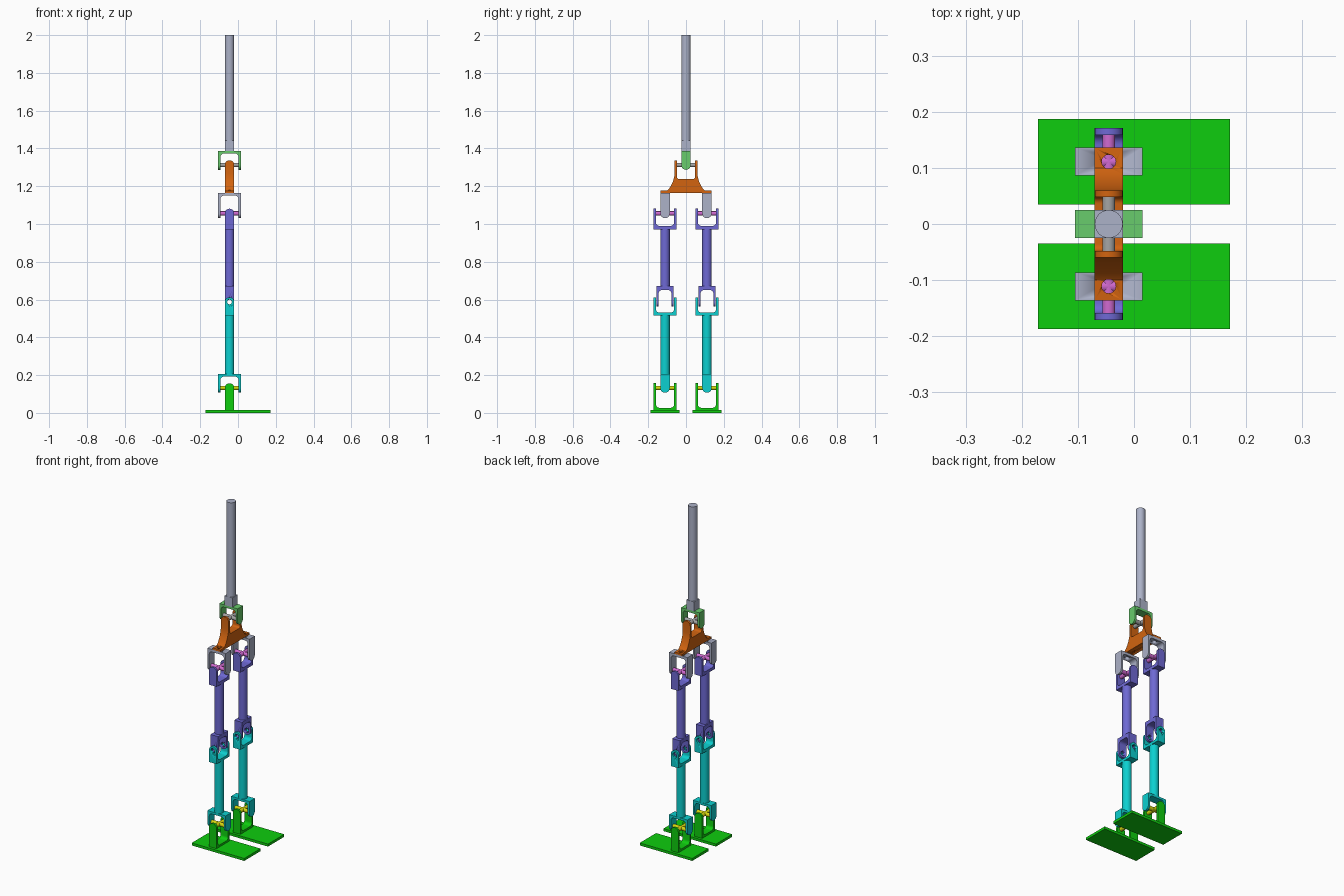
import bpy, bmesh, math
from mathutils import Matrix, Vector

if "Cube" in bpy.data.objects:
    bpy.data.objects.remove(bpy.data.objects["Cube"])

CX = -0.045          # shared vertical axis of the linkage
LEG_Y = 0.111        # leg offset from the middle
W = 0.05             # width of every bracket
ANKLE, KNEE, HIP, WAIST = 0.132, 0.587, 1.056, 1.312


def material(name, rgb):
    lin = [((c / 255 + 0.055) / 1.055) ** 2.4 if c > 10 else c / 255 / 12.92 for c in rgb]
    m = bpy.data.materials.new(name)
    m.use_nodes = True
    m.diffuse_color = (*lin, 1)
    m.node_tree.nodes["Principled BSDF"].inputs["Base Color"].default_value = (*lin, 1)
    return m


GREEN = material("bright green", (14, 205, 14))
CYAN = material("cyan", (12, 208, 208))
PURPLE = material("violet", (110, 105, 212))
ORANGE = material("orange", (210, 100, 16))
GRAY = material("blue gray", (172, 178, 200))
LIGHT_GREEN = material("pale green", (104, 204, 108))
PINK = material("pink", (208, 105, 208))
YELLOW = material("yellow", (215, 215, 15))
PIN_GRAY = material("pin gray", (165, 165, 165))


def finish(name, bm, mat):
    bmesh.ops.recalc_face_normals(bm, faces=bm.faces)
    me = bpy.data.meshes.new(name)
    bm.to_mesh(me)
    bm.free()
    ob = bpy.data.objects.new(name, me)
    bpy.context.collection.objects.link(ob)
    if mat:
        me.materials.append(mat)
    bpy.ops.object.select_all(action='DESELECT')
    ob.select_set(True)
    bpy.context.view_layer.objects.active = ob
    bpy.ops.object.shade_smooth_by_angle(angle=math.radians(30))
    return ob


def add_cylinder(bm, radius, length, centre, axis='Z'):
    rot = {'X': Matrix.Rotation(math.pi / 2, 4, 'Y'),
           'Y': Matrix.Rotation(math.pi / 2, 4, 'X'),
           'Z': Matrix()}[axis]
    bmesh.ops.create_cone(bm, cap_ends=True, segments=32, radius1=radius, radius2=radius,
                          depth=length, matrix=Matrix.Translation(centre) @ rot)


def box(name, size, centre, mat):
    bm = bmesh.new()
    bmesh.ops.create_cube(bm, size=1, matrix=Matrix.Translation(centre) @ Matrix.Diagonal((*size, 1)))
    return finish(name, bm, mat)


def tube(name, z0, z1, y, mat):
    bm = bmesh.new()
    add_cylinder(bm, W / 2, z1 - z0, (CX, y, (z0 + z1) / 2))
    return finish(name, bm, mat)


def cross_pin(name, y, z, mat):
    bm = bmesh.new()
    for axis in 'XY':
        add_cylinder(bm, 0.0115, 0.1, (CX, y, z), axis)
    return finish(name, bm, mat)


def bracket(name, profile, y, mat, span, tip_z, inner_z, fillet):
    """Extrude a U profile, round its arm tips and fillet its inner corners."""
    bm = bmesh.new()
    rows = []
    for s in (-W / 2, W / 2):
        rows.append([bm.verts.new((s, a, z)) for a, z in profile])
    n = len(profile)
    bm.faces.new(rows[0])
    bm.faces.new(rows[1][::-1])
    for i in range(n):
        j = (i + 1) % n
        bm.faces.new((rows[0][i], rows[1][i], rows[1][j], rows[0][j]))

    def edges_at(z, along):
        return [e for e in bm.edges
                if all(abs(v.co.z - z) < 1e-5 for v in e.verts)
                and abs((e.verts[0].co - e.verts[1].co).normalized()[along]) > 0.9]

    inner = [e for e in edges_at(inner_z, 0)]
    bmesh.ops.bevel(bm, geom=inner, offset=fillet, segments=6, profile=0.5, affect='EDGES')
    bmesh.ops.bevel(bm, geom=edges_at(tip_z, 1), offset=W / 2 - 0.0002, segments=8,
                    profile=0.5, affect='EDGES')
    if span == 'X':
        bmesh.ops.rotate(bm, verts=bm.verts, matrix=Matrix.Rotation(math.pi / 2, 3, 'Z'))
    bmesh.ops.translate(bm, verts=bm.verts, vec=Vector((CX, y, 0)))
    return finish(name, bm, mat)


def fork(name, y, mat, span, base_z, inner_z, joint_z, width=0.12, wall=0.012):
    """U-shaped fork whose two arms end in round eyes at the joint height."""
    tip = joint_z + math.copysign(W / 2, joint_z - base_z)
    h, i = width / 2, width / 2 - wall
    profile = [(-h, base_z), (h, base_z), (h, tip), (i, tip),
               (i, inner_z), (-i, inner_z), (-i, tip), (-h, tip)]
    return bracket(name, profile, y, mat, span, tip, inner_z, 0.018)


def drill(ob, radius, length, centre, axis):
    bm = bmesh.new()
    add_cylinder(bm, radius, length, centre, axis)
    cutter = finish("drill_helper", bm, None)
    cutter.hide_render = True
    mod = ob.modifiers.new("hole", 'BOOLEAN')
    mod.operation, mod.solver, mod.object = 'DIFFERENCE', 'EXACT', cutter
    bpy.context.view_layer.objects.active = ob
    bpy.ops.object.modifier_apply(modifier=mod.name)
    bpy.data.objects.remove(cutter)


# Pole, neck and waist fork
tube("pole", 1.44, 2.0, 0, GRAY)
box("pole_neck", (W, W, 0.055), (CX, 0, 1.4145), GRAY)
fork("waist_fork", 0, LIGHT_GREEN, 'X', 1.387, 1.373, WAIST)
cross_pin("waist_cross_pin", 0, WAIST, PIN_GRAY)

# Pelvis: fork on top, curved flanks, flat plate below
half = [(0.136, 1.165), (0.136, 1.176), (0.1, 1.178), (0.089, 1.188), (0.078, 1.206),
        (0.069, 1.226), (0.063, 1.246), (0.06, 1.268), (0.06, 1.337), (0.048, 1.337), (0.048, 1.238)]
pelvis = bracket("pelvis", half + [(-a, z) for a, z in reversed(half)], 0, ORANGE,
                 'Y', 1.337, 1.238, 0.012)

# Two identical legs
for side, y in (("front", -LEG_Y), ("back", LEG_Y)):
    # Hip
    hip = fork(side + "_hip_fork", y, GRAY, 'X', 1.165, 1.15, HIP)
    cross_pin(side + "_hip_cross_pin", y, HIP, PINK)
    for part in (pelvis, hip):
        drill(part, 0.0125, 0.08, (CX, y, 1.165), 'Z')

    # Thigh
    fork(side + "_thigh_top_fork", y, PURPLE, 'Y', 0.972, 0.99, HIP)
    tube(side + "_thigh_tube", 0.672, 0.972, y, PURPLE)
    knee_in = fork(side + "_thigh_knee_fork", y, PURPLE, 'Y', 0.672, 0.65, KNEE, width=0.092)

    # Shin
    knee_out = fork(side + "_shin_knee_fork", y, CYAN, 'Y', 0.515, 0.531, KNEE)
    for part in (knee_in, knee_out):
        drill(part, 0.0125, 0.2, (CX, y, KNEE), 'Y')
    tube(side + "_shin_tube", 0.205, 0.515, y, CYAN)
    fork(side + "_shin_ankle_fork", y, CYAN, 'X', 0.205, 0.192, ANKLE)
    cross_pin(side + "_ankle_cross_pin", y, ANKLE, YELLOW)

    # Foot
    fork(side + "_foot_fork", y, GREEN, 'Y', 0.014, 0.027, ANKLE)
    box(side + "_foot_plate", (0.343, 0.152, 0.015), (0, y, 0.0075), GREEN)
